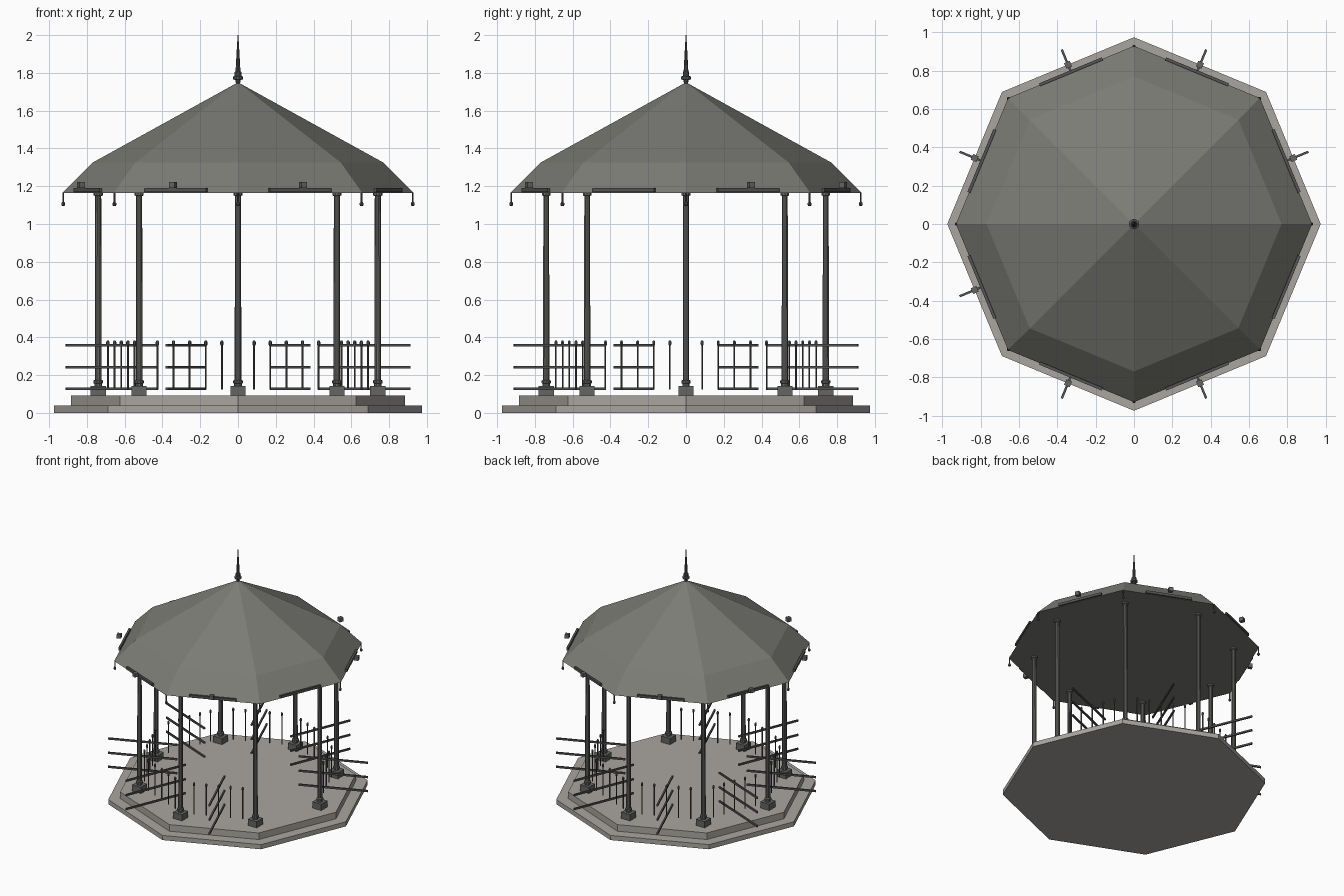
import bpy, bmesh
from math import sin, cos, pi, radians
from mathutils import Matrix

if "Cube" in bpy.data.objects:
    bpy.data.objects.remove(bpy.data.objects["Cube"])


def material(name, rgb):
    m = bpy.data.materials.new(name)
    m.diffuse_color = (*rgb, 1)
    m.use_nodes = True
    m.node_tree.nodes["Principled BSDF"].inputs["Base Color"].default_value = m.diffuse_color
    return m


STONE = material("stone", (0.40, 0.38, 0.35))
ROOF = material("roof_paint", (0.20, 0.20, 0.18))
IRON = material("iron", (0.09, 0.09, 0.09))
COLUMN = material("column_paint", (0.13, 0.13, 0.125))


def finish(bm, name, mat):
    bmesh.ops.recalc_face_normals(bm, faces=bm.faces)
    me = bpy.data.meshes.new(name)
    bm.to_mesh(me)
    bm.free()
    me.materials.append(mat)
    ob = bpy.data.objects.new(name, me)
    bpy.context.collection.objects.link(ob)
    return ob


def lathe(bm, profile, x=0, y=0, sides=8):
    """Stack of regular polygon rings (radius, z), capped at both ends."""
    rings = []
    for r, z in profile:
        if r == 0:
            rings.append([bm.verts.new((x, y, z))])
        else:
            rings.append([bm.verts.new((x + r * cos(2 * pi * i / sides),
                                        y + r * sin(2 * pi * i / sides), z))
                          for i in range(sides)])
    for a, b in zip(rings, rings[1:]):
        for i in range(sides):
            j = (i + 1) % sides
            if len(b) == 1:
                bm.faces.new((a[i], a[j], b[0]))
            else:
                bm.faces.new((a[i], a[j], b[j], b[i]))
    for ring in (rings[0], rings[-1]):
        if len(ring) > 2:
            bm.faces.new(ring)


def box(bm, centre, size, angle=0):
    m = (Matrix.Translation(centre) @ Matrix.Rotation(angle, 4, 'Z')
         @ Matrix.Diagonal((*size, 1)))
    bmesh.ops.create_cube(bm, size=1, matrix=m)


def polar(r, a):
    return r * cos(a), r * sin(a)


corners = [k * pi / 4 for k in range(8)]
sides = [radians(22.5) + k * pi / 4 for k in range(8)]
ENTRANCE = 7

# Stepped octagonal base
for name, r, z0, z1 in (("lower_step", 0.975, 0, 0.038),
                        ("floor", 0.885, 0.038, 0.092)):
    bm = bmesh.new()
    lathe(bm, [(r, z0), (r, z1)])
    finish(bm, name, STONE)

# Two-pitch roof
bm = bmesh.new()
lathe(bm, [(0.93, 1.165), (0.77, 1.325), (0, 1.75)])
finish(bm, "roof", ROOF)

# Finial
bm = bmesh.new()
lathe(bm, [(0.01, 1.735), (0.014, 1.762), (0.027, 1.766), (0.027, 1.78),
           (0.018, 1.784), (0.018, 1.805), (0.013, 1.81), (0.008, 1.9),
           (0.002, 2.0)], sides=10)
finish(bm, "finial", IRON)

# Columns with plinths, and pendants at the eave corners
for k, a in enumerate(corners):
    x, y = polar(0.74, a)
    bm = bmesh.new()
    box(bm, (x, y, 0.117), (0.08, 0.08, 0.052))
    finish(bm, f"plinth_{k}", COLUMN)
    bm = bmesh.new()
    lathe(bm, [(0.02, 0.143), (0.02, 0.155), (0.026, 0.158), (0.026, 0.17),
               (0.018, 0.175), (0.016, 1.148), (0.024, 1.152),
               (0.024, 1.167)], x, y, 10)
    finish(bm, f"column_{k}", COLUMN)
    x, y = polar(0.925, a)
    bm = bmesh.new()
    lathe(bm, [(0.006, 1.095), (0.01, 1.1), (0.01, 1.11), (0.005, 1.118),
               (0.005, 1.168)], x, y, 8)
    finish(bm, f"eave_pendant_{k}", IRON)

# Eave strips, lamps, rails and balusters on each side
for k, a in enumerate(sides):
    bm = bmesh.new()
    box(bm, (*polar(0.86, a), 1.18), (0.016, 0.355, 0.02), a)
    finish(bm, f"eave_strip_{k}", IRON)
    if k == ENTRANCE:
        continue
    bm = bmesh.new()
    box(bm, (*polar(0.9, a), 1.206), (0.032, 0.032, 0.032), a)
    finish(bm, f"eave_block_{k}", COLUMN)
    bm = bmesh.new()
    for z in (0.127, 0.241, 0.358):
        box(bm, (*polar(0.723, a), z), (0.525, 0.012, 0.014), a)
    finish(bm, f"rails_{k}", IRON)
    bm = bmesh.new()
    x0, y0 = polar(0.724, a - pi / 8)
    x1, y1 = polar(0.724, a + pi / 8)
    for i in range(1, 6):
        t = i / 6
        lathe(bm, [(0.005, 0.125), (0.005, 0.355), (0.009, 0.362),
                   (0.009, 0.376), (0.004, 0.384)],
              x0 + (x1 - x0) * t, y0 + (y1 - y0) * t, 6)
    finish(bm, f"balusters_{k}", IRON)
